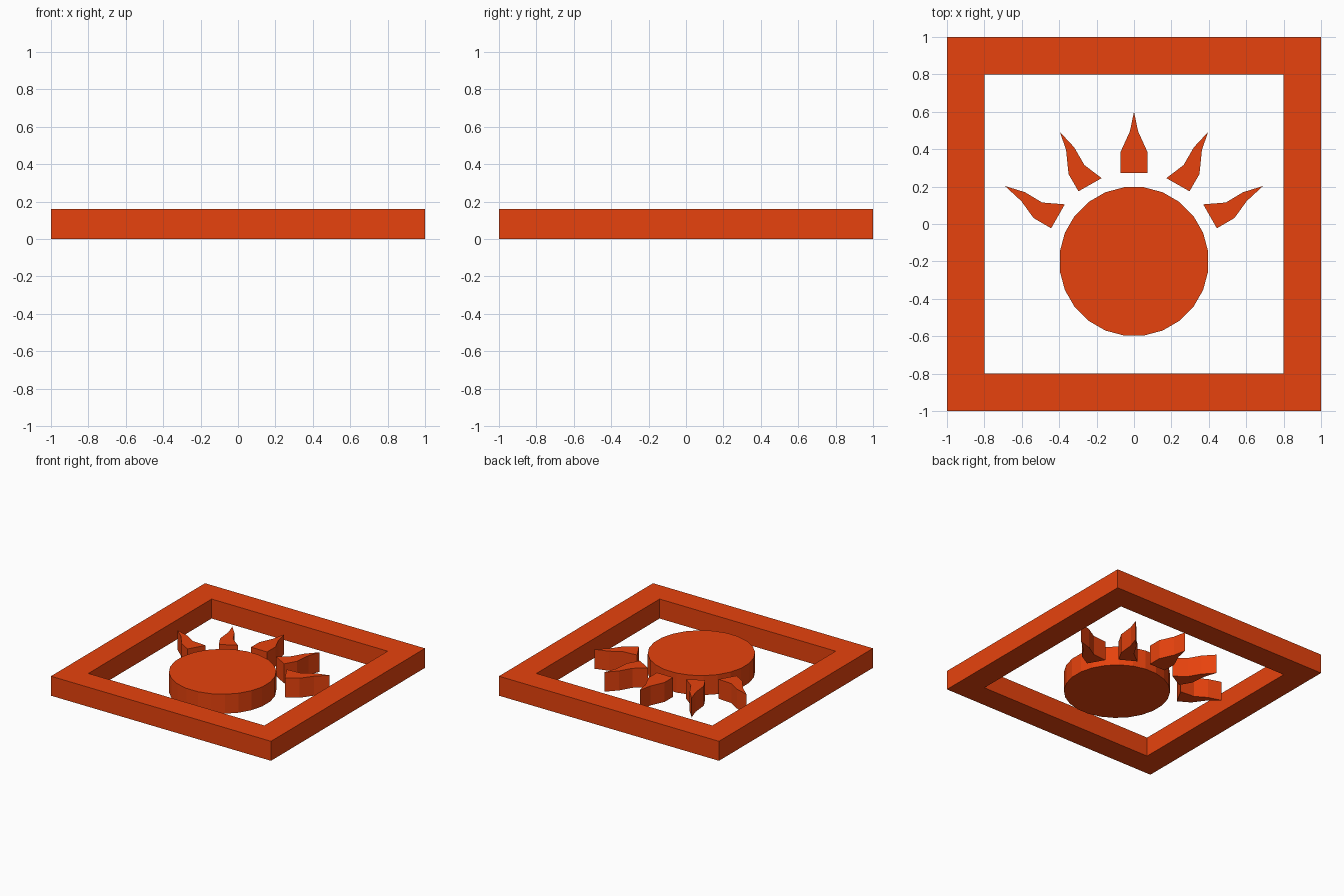
import bpy, bmesh
from math import sin, cos, radians

if "Cube" in bpy.data.objects:
    bpy.data.objects.remove(bpy.data.objects["Cube"])

HEIGHT = 0.16
mat = bpy.data.materials.new("orange_red")
mat.diffuse_color = (0.8, 0.055, 0.004, 1)
mat.use_nodes = True
mat.node_tree.nodes["Principled BSDF"].inputs["Base Color"].default_value = mat.diffuse_color


def finish(name, bm):
    bmesh.ops.recalc_face_normals(bm, faces=bm.faces)
    mesh = bpy.data.meshes.new(name)
    bm.to_mesh(mesh)
    bm.free()
    mesh.materials.append(mat)
    bpy.context.collection.objects.link(bpy.data.objects.new(name, mesh))


def raise_up(bm):
    geom = bmesh.ops.extrude_face_region(bm, geom=bm.faces[:])["geom"]
    verts = [g for g in geom if isinstance(g, bmesh.types.BMVert)]
    bmesh.ops.translate(bm, verts=verts, vec=(0, 0, HEIGHT))


def slab(name, outline):
    bm = bmesh.new()
    bm.faces.new([bm.verts.new((x, y, 0)) for x, y in outline])
    raise_up(bm)
    finish(name, bm)


# Square frame with mitred corners
corners = [(-1, -1), (1, -1), (1, 1), (-1, 1)]
bm = bmesh.new()
outer = [bm.verts.new((x, y, 0)) for x, y in corners]
inner = [bm.verts.new((0.8 * x, 0.8 * y, 0)) for x, y in corners]
for i in range(4):
    j = (i + 1) % 4
    bm.faces.new((outer[i], outer[j], inner[j], inner[i]))
raise_up(bm)
finish("square_frame", bm)

# 24-sided sun disc, flat edge at the top
angles = [radians(7.5 + 15 * i) for i in range(24)]
slab("sun_disc", [(0.4 * cos(a), -0.2 + 0.4 * sin(a)) for a in angles])

# Centre ray
slab("ray_centre", [(-0.073, 0.273), (0.073, 0.273), (0.073, 0.383), (0.022, 0.495),
                    (0, 0.6), (-0.022, 0.495), (-0.073, 0.383)])

# Slanted rays, mirrored left and right
side_rays = {
    "upper": [(0.173, 0.245), (0.297, 0.175), (0.35, 0.267), (0.363, 0.395),
              (0.396, 0.492), (0.32, 0.41), (0.265, 0.315)],
    "lower": [(0.37, 0.105), (0.443, -0.023), (0.537, 0.032), (0.603, 0.123),
              (0.69, 0.203), (0.583, 0.17), (0.492, 0.115)],
}
for label, pts in side_rays.items():
    for side, s in (("right", 1), ("left", -1)):
        slab(f"ray_{label}_{side}", [(s * x, y) for x, y in pts])
